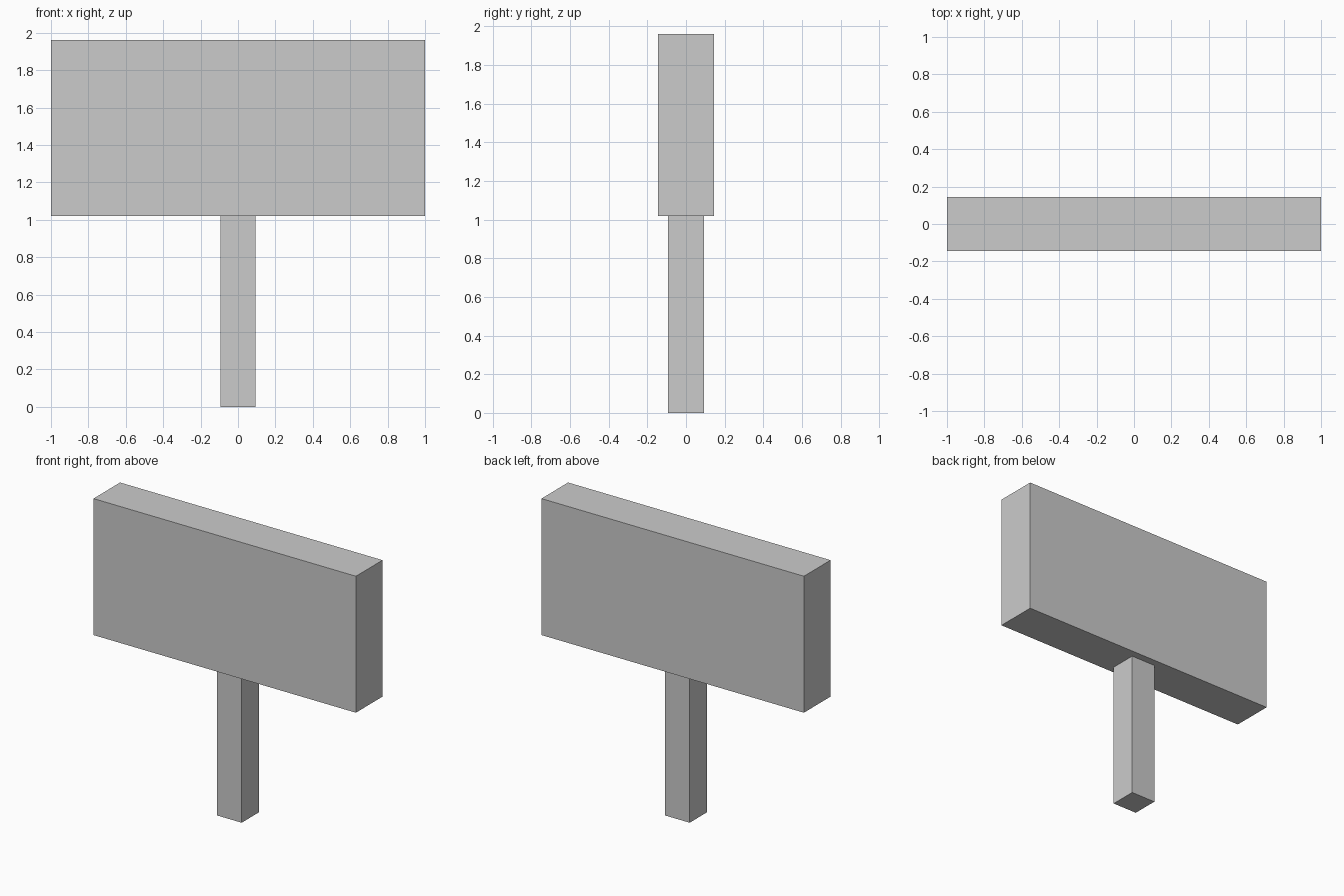
import bpy

if "Cube" in bpy.data.objects:
    bpy.data.objects.remove(bpy.data.objects["Cube"])


def box(name, width, depth, z0, z1):
    """Box centred on x and y, spanning z0 to z1."""
    bpy.ops.mesh.primitive_cube_add(size=1, location=(0, 0, (z0 + z1) / 2))
    obj = bpy.context.object
    obj.name = name
    obj.scale = (width, depth, z1 - z0)
    bpy.ops.object.transform_apply(location=False, rotation=False, scale=True)
    return obj


BOARD_BOTTOM = 1.02

# Square support post
box("post", 0.187, 0.187, 0.0, BOARD_BOTTOM)

# Thick sign panel resting on the post
box("sign_board", 2.0, 0.29, BOARD_BOTTOM, 1.96)
